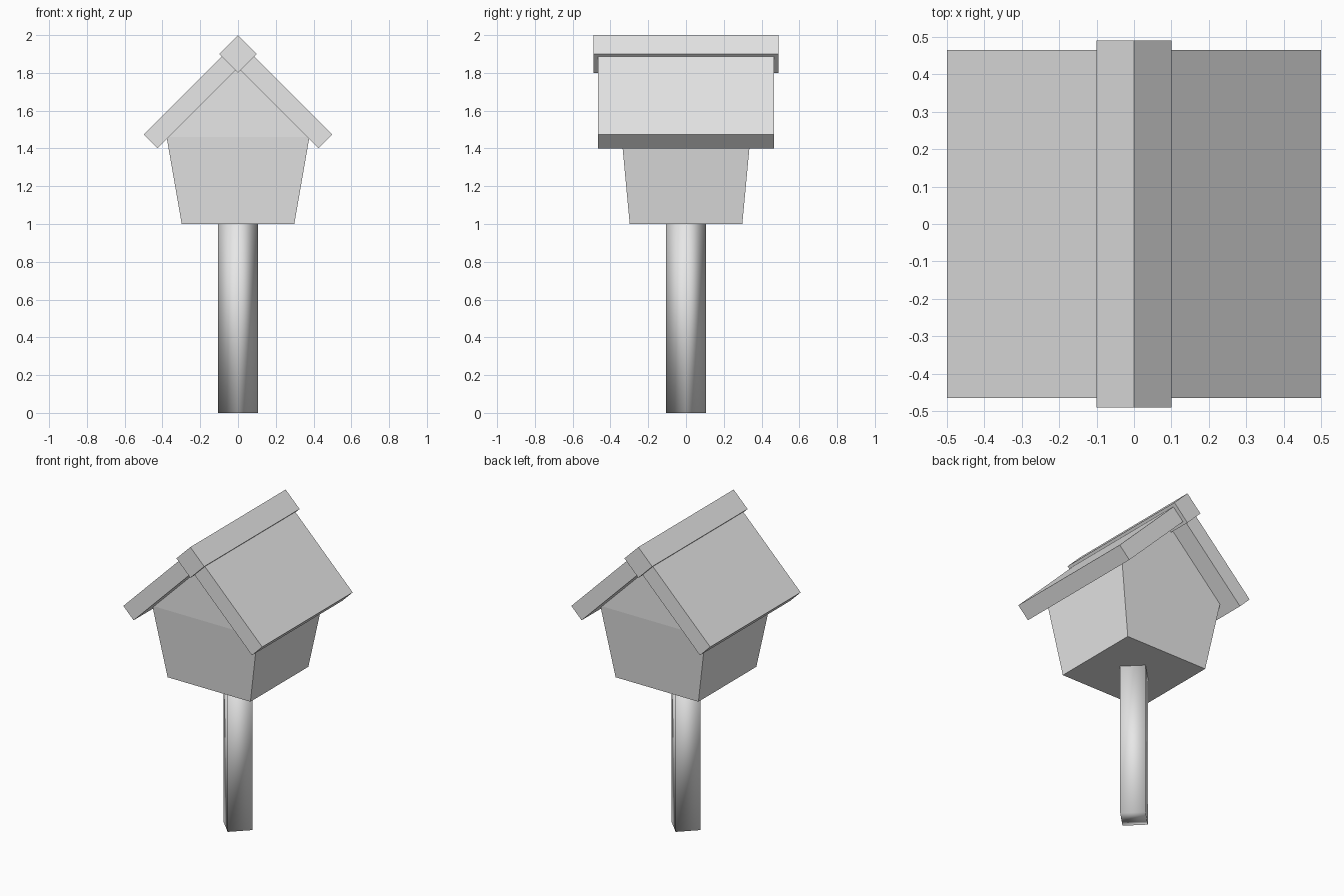
import bpy
import bmesh

old = bpy.data.objects.get("Cube")
if old:
    bpy.data.objects.remove(old, do_unlink=True)

grey = bpy.data.materials.new("plain grey")
grey.use_nodes = True
grey.diffuse_color = (0.8, 0.8, 0.8, 1)
grey.node_tree.nodes["Principled BSDF"].inputs["Base Color"].default_value = (0.8, 0.8, 0.8, 1)


def finish(name, bm):
    """Turn a bmesh into a named grey object."""
    bmesh.ops.recalc_face_normals(bm, faces=bm.faces)
    mesh = bpy.data.meshes.new(name)
    bm.to_mesh(mesh)
    bm.free()
    mesh.materials.append(grey)
    obj = bpy.data.objects.new(name, mesh)
    bpy.context.collection.objects.link(obj)
    return obj


def extrude_profile(name, profile, half_depth):
    """Extrude an (x, z) profile along y; half_depth gives y from z."""
    bm = bmesh.new()
    front, back = [[bm.verts.new((x, side * half_depth(z), z)) for x, z in profile]
                   for side in (-1, 1)]
    bm.faces.new(front)
    bm.faces.new(back)
    for i in range(len(profile)):
        j = (i + 1) % len(profile)
        bm.faces.new((front[i], front[j], back[j], back[i]))
    return bm


# Post: four-sided and smooth shaded, corners on the axes
bm = bmesh.new()
bmesh.ops.create_cone(bm, cap_ends=True, segments=4, radius1=0.106, radius2=0.106, depth=1.04)
bmesh.ops.translate(bm, verts=bm.verts, vec=(0, 0, 0.52))
for v in bm.verts:  # snap the corners onto the x and y axes
    if abs(abs(v.co.x) - abs(v.co.y)) < 0.01:
        x, y = v.co.x, v.co.y
        v.co.x, v.co.y = (x - y) * 0.5 ** 0.5, (x + y) * 0.5 ** 0.5
post = finish("post", bm)
post.data.shade_smooth()

# House: flared walls and upright gables
EAVE = 1.46
bm = extrude_profile("house", [(-0.298, 1), (0.298, 1), (0.378, EAVE), (-0.378, EAVE)],
                     lambda z: 0.298 + 0.043 * (z - 1) / (EAVE - 1))
finish("house_walls", bm)
bm = extrude_profile("gable", [(-0.378, EAVE), (0.378, EAVE), (0, 1.84)], lambda z: 0.341)
finish("house_gable", bm)

# Roof: two mirrored slabs meeting under the ridge
slab = [(0, 1.826), (0.426, 1.4), (0.5, 1.474), (0, 1.974)]
for name, side in (("roof_left", 1), ("roof_right", -1)):
    bm = extrude_profile(name, [(side * x, z) for x, z in slab], lambda z: 0.465)
    finish(name, bm)

# Ridge beam: square bar standing on its edge
bm = extrude_profile("ridge", [(0, 1.8), (0.1, 1.9), (0, 2), (-0.1, 1.9)], lambda z: 0.49)
finish("ridge_beam", bm)
